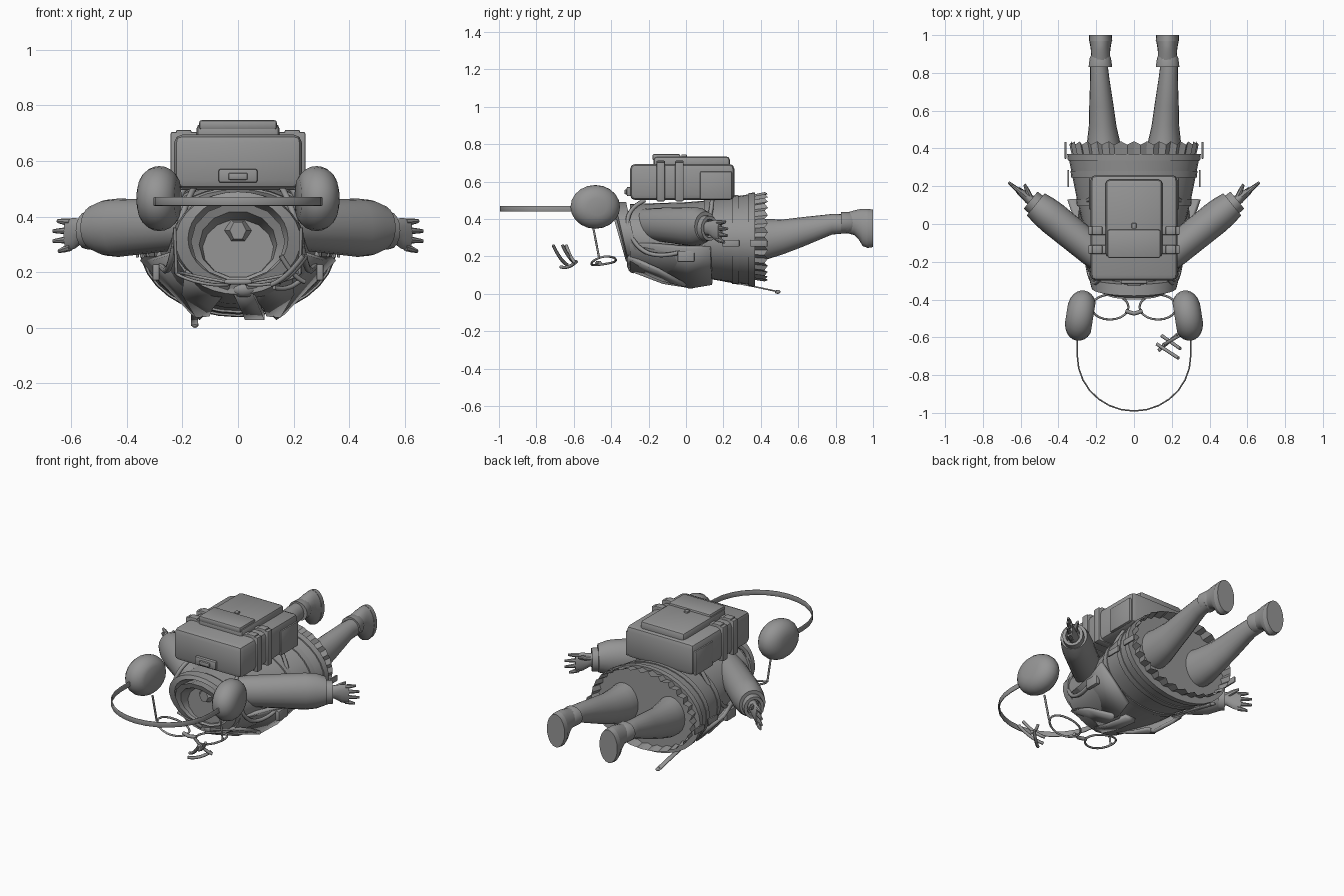
import bpy, bmesh
from math import sin, cos, pi, radians
from mathutils import Matrix

cube = bpy.data.objects.get("Cube")
if cube:
    bpy.data.objects.remove(cube)

shade = 0.3
grey = bpy.data.materials.new("plain grey")
grey.use_nodes = True
grey.diffuse_color = (shade, shade, shade, 1)
grey.node_tree.nodes["Principled BSDF"].inputs["Base Color"].default_value = (shade, shade, shade, 1)


def link(name, data, mirror=False):
    ob = bpy.data.objects.new(name, data)
    bpy.context.scene.collection.objects.link(ob)
    data.materials.append(grey)
    if mirror:
        ob.modifiers.new("mirror", 'MIRROR')
    return ob


def finish(name, bm, matrix=None, mirror=False, angle=40):
    bmesh.ops.recalc_face_normals(bm, faces=bm.faces)
    if matrix:
        bm.transform(matrix)
    mesh = bpy.data.meshes.new(name)
    bm.to_mesh(mesh)
    bm.free()
    ob = link(name, mesh, mirror)
    bpy.ops.object.select_all(action='DESELECT')
    ob.select_set(True)
    bpy.context.view_layer.objects.active = ob
    bpy.ops.object.shade_smooth_by_angle(angle=radians(angle))
    return ob


# Skin a row of oval sections along y: (y, centre z, radius x, radius z)
def loft(name, sections, n=20, x=0, lean=0, tilt=0, caps=True, pleat=0,
         matrix=None, mirror=False, angle=40):
    bm = bmesh.new()
    rings = []
    for y, z, rx, rz in sections:
        ring = []
        for i in range(n):
            a = 2 * pi * i / n
            fold = pleat * (i % 2)
            ring.append(bm.verts.new((x + lean * y + (1 - fold) * rx * cos(a),
                                      y - tilt * sin(a) + fold / 2,
                                      z + (1 - fold) * rz * sin(a))))
        rings.append(ring)
    for a, b in zip(rings, rings[1:]):
        for i in range(n):
            j = (i + 1) % n
            bm.faces.new((a[i], a[j], b[j], b[i]))
    if caps:
        bm.faces.new(rings[0])
        bm.faces.new(rings[-1])
    return finish(name, bm, matrix, mirror, angle)


def box(name, centre, size, bevel=0.01, mirror=False):
    bm = bmesh.new()
    bmesh.ops.create_cube(bm, size=1)
    bm.transform(Matrix.Translation(centre) @ Matrix.Diagonal((*size, 1)))
    bmesh.ops.bevel(bm, geom=bm.edges[:], offset=bevel, segments=2, affect='EDGES', profile=0.5)
    return finish(name, bm, None, mirror)


def ball(name, centre, radii):
    bm = bmesh.new()
    bmesh.ops.create_uvsphere(bm, u_segments=18, v_segments=12, radius=1)
    return finish(name, bm, Matrix.Translation(centre) @ Matrix.Diagonal((*radii, 1)))


def wire(name, points, radius, cyclic=False, mirror=False, ribbon=0, smooth=False):
    curve = bpy.data.curves.new(name, 'CURVE')
    curve.dimensions = '3D'
    curve.bevel_depth, curve.bevel_resolution, curve.extrude = radius, 1, ribbon
    curve.use_fill_caps = True
    spline = curve.splines.new('NURBS' if smooth else 'POLY')
    spline.points.add(len(points) - 1)
    for point, place in zip(spline.points, points):
        point.co = (*place, 1)
    spline.use_cyclic_u = cyclic
    spline.use_endpoint_u = True
    return link(name, curve, mirror)


# A thin cloth sheet between two matching edges
def sheet(name, edge_a, edge_b, thickness, mirror=False):
    bm = bmesh.new()
    a, b = [[bm.verts.new(p) for p in edge] for edge in (edge_a, edge_b)]
    for i in range(len(a) - 1):
        bm.faces.new((a[i], a[i + 1], b[i + 1], b[i]))
    ob = finish(name, bm, None, mirror)
    solid = ob.modifiers.new("thickness", 'SOLIDIFY')
    solid.thickness, solid.offset = thickness, 0


# A ribbon of even width that runs along a path, spread along x
def ribbon_strip(name, path, width, thickness):
    left, right = [[(x + side * width / 2, y, z) for x, y, z in path] for side in (-1, 1)]
    sheet(name, left, right, thickness)


# Jacket with hollow hem, and a tilted open collar
loft("jacket", [(-.3, .3, .23, .18), (-.16, .285, .25, .2), (0, .28, .27, .21), (.12, .29, .3, .21),
                (.37, .29, .35, .247), (.37, .29, .335, .23), (.15, .29, .28, .19)], n=32)
loft("collar", [(-.2, .32, .1, .1), (-.35, .32, .18, .15), (-.34, .315, .225, .175),
                (-.28, .305, .24, .185)], n=32, tilt=.04)
loft("inner_collar", [(-.23, .28, .11, .1), (-.35, .3, .14, .12), (-.36, .31, .17, .14),
                      (-.26, .31, .16, .13)], n=14, tilt=.04, caps=False)
loft("neck", [(-.33, .35, .03, .035), (-.29, .35, .055, .045), (-.18, .33, .07, .07)], n=6, angle=10)

# Pleated skirt and coat bands
loft("skirt", [(.2, .3, .29, .2), (.42, .305, .342, .24)], n=60, caps=False, pleat=.035, angle=15)
for y in (.11, .26, .35):
    wide, tall = .28 + .2 * y, .2 + .14 * y
    loft("coat_band", [(y - .015, .29, wide - .01, tall - .01), (y - .015, .29, wide, tall),
                       (y + .02, .29, wide + .004, tall + .003), (y + .02, .29, wide - .01, tall - .01)],
         n=32, angle=30)

# Open front flaps, lapels and tie
sheet("front_flap", [(.05, -.29, .14), (.13, .02, .035), (.16, .14, .055)],
      [(.235, -.25, .27), (.3, 0, .25), (.345, .13, .25)], .022, True)
sheet("lapel", [(.03, -.31, .15), (.09, -.12, .075), (.1, 0, .05)],
      [(.19, -.31, .2), (.2, -.15, .13), (.15, 0, .045)], .02, True)
ribbon_strip("tie", [(.02, -.29, .13), (.05, -.12, .065), (.06, .04, .04)], .07, .025)
ball("tie_knot", (.02, -.28, .14), (.05, .03, .03))
ribbon_strip("hanging_strap", [(-.157, .15, .08), (-.157, .36, .04), (-.157, .5, .01)], .025, .008)
ball("strap_end", (-.155, .49, .011), (.013, .015, .011))
for y, x in ((.24, .348), (.39, .362)):
    box("side_tab", (x, y, .27), (.01, .09, .035), .003, True)
box("side_pocket", (.295, 0, .2), (.025, .09, .06), .006, True)
wire("shoulder_strap", [(.16, -.22, .5), (.19, -.33, .45), (.23, -.31, .3), (.25, -.2, .19),
                        (.28, 0, .22), (.29, .1, .3), (.23, .14, .45), (.18, .14, .52)],
     .012, mirror=True, smooth=True)

# Backpack
box("pack_body", (0, -.02, .598), (.46, .56, .195), .03)
box("pack_pocket", (0, .03, .7), (.3, .41, .07), .02)
box("pocket_flap", (0, -.105, .73), (.28, .15, .035))
box("pocket_clasp", (0, -.01, .737), (.025, .03, .016), .004)
box("pack_handle", (0, -.305, .547), (.14, .025, .05), .008)
box("handle_grip", (0, -.32, .545), (.07, .018, .025), .006)
for y in (-.135, -.035):
    box("pack_belt", (0, y, .6), (.484, .045, .21), .006)
    box("belt_buckle", (.195, y, .7), (.055, .045, .025), .006, True)
box("side_pouch", (.228, .16, .58), (.02, .17, .15), .008, True)

# Sleeves and hands, built along y then turned outward
arm = Matrix.Translation((.12, -.22, .36)) @ Matrix.Rotation(radians(-51), 4, 'Z')
loft("sleeve", [(0, .01, .07, .085), (.12, .01, .085, .09), (.4, 0, .088, .105), (.46, 0, .084, .1),
                (.515, 0, .075, .08), (.515, 0, .055, .06), (.47, 0, .05, .055)], matrix=arm, mirror=True)
loft("sleeve_cuff", [(.5, -.01, .06, .07), (.55, -.01, .058, .067), (.55, -.01, .04, .05),
                     (.52, -.01, .035, .045)], n=16, matrix=arm, mirror=True)
loft("palm", [(.5, -.01, .03, .035), (.56, -.01, .027, .04), (.6, -.02, .022, .055),
              (.64, -.025, .016, .058)], n=12, matrix=arm, mirror=True)
for i, tip in enumerate((.68, .7, .7, .675)):
    z = .02 - .03 * i
    loft("finger", [(.62, z, .014, .014), (.65, z * 1.1, .012, .012), (tip, z * 1.2, .007, .007)],
         n=8, matrix=arm, mirror=True)
loft("thumb", [(.55, 0, .018, .02), (.59, .015, .015, .016), (.628, .025, .008, .008)],
     n=8, x=.27, lean=-.5, matrix=arm, mirror=True)

# Hips, legs and shoes
ball("hips", (0, .22, .3), (.24, .14, .15))
loft("leg", [(.2, .3, .11, .13), (.42, .29, .09, .11), (.52, .305, .073, .093), (.62, .33, .065, .08),
             (.78, .372, .05, .055), (.87, .375, .045, .05)], x=.135, lean=.06, mirror=True)
loft("ankle_cuff", [(.83, .38, .045, .045), (.83, .38, .063, .057), (.88, .38, .056, .058),
                    (.9, .38, .045, .045)], n=16, x=.178, mirror=True)
loft("shoe", [(.86, .38, .052, .055), (.9, .38, .05, .066), (.925, .37, .052, .082),
              (.945, .355, .055, .1), (.97, .35, .06, .104)], x=.177, mirror=True)
loft("shoe_sole", [(.97, .35, .062, .105), (1, .35, .06, .1)], x=.177, mirror=True)

# Headphones
arc = [(.3 * cos(pi * i / 14), -.7 - .29 * sin(pi * i / 14), .455) for i in range(15)]
wire("headband", [(.3, -.58, .455), *arc, (-.3, -.58, .455)], .004, ribbon=.012)
ear = Matrix.Translation((.283, -.485, .465)) @ Matrix.Rotation(radians(-81), 4, 'Z')
dome = [(radians(a), cos(radians(a)) ** .7) for a in range(-60, 90, 15)]
loft("ear_cup", [(.078 * sin(a), 0, .134 * r, .117 * r) for a, r in dome],
     matrix=ear, mirror=True, angle=60)

# Glasses
rim = []
for i in range(20):
    a = 2 * pi * i / 20
    x = .127 + .098 * cos(a)
    rim.append((x, -.44 + .066 * sin(a), .158 + .8 * x * x + .01 * sin(a)))
wire("glasses_rim", rim, .006, cyclic=True, mirror=True)
wire("glasses_bridge", [(-.045, -.46, .165), (0, -.475, .165), (.045, -.46, .165)], .011)
wire("glasses_arm", [(.222, -.465, .195), (.228, -.497, .36)], .006, mirror=True)

# Hair clip bars, each sagging a little between its ends
for start, end in (((.12, -.635, .155), (.235, -.71, .26)), ((.145, -.59, .165), (.245, -.66, .26)),
                   ((.155, -.64, .26), (.24, -.59, .165)), ((.13, -.67, .145), (.23, -.585, .175))):
    middle = [(a + b) / 2 for a, b in zip(start, end)]
    middle[2] -= .03
    wire("hair_clip_bar", [start, middle, end], .009, smooth=True)
